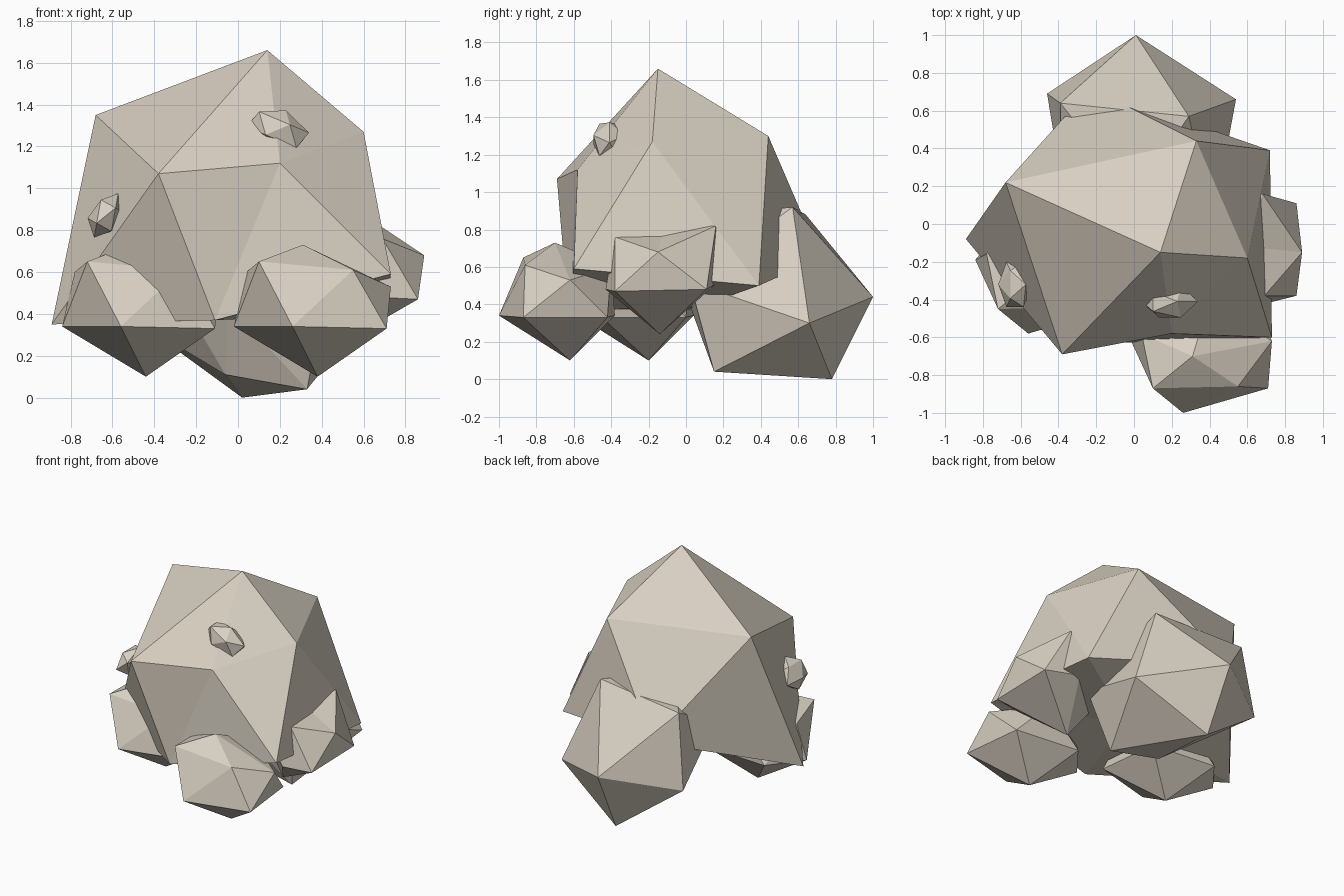
import bpy
import bmesh
from mathutils import Matrix, Vector

cube = bpy.data.objects.get("Cube")
if cube:
    bpy.data.objects.remove(cube, do_unlink=True)

# Single warm stone colour
STONE = (.69, .63, .54, 1)
stone = bpy.data.materials.new("warm_grey_stone")
stone.use_nodes = True
stone.diffuse_color = STONE
shader = stone.node_tree.nodes["Principled BSDF"]
shader.inputs["Base Color"].default_value = STONE
shader.inputs["Roughness"].default_value = .9


def finish(name, bm):
    """Turn a bmesh into a flat-shaded stone object."""
    bmesh.ops.recalc_face_normals(bm, faces=bm.faces)
    mesh = bpy.data.meshes.new(name)
    bm.to_mesh(mesh)
    bm.free()
    mesh.materials.append(stone)
    rock = bpy.data.objects.new(name, mesh)
    bpy.context.collection.objects.link(rock)
    return rock


def boulder(name, cap, upper, lower, base, offset=(0, 0, 0)):
    """Irregular twenty-sided rock: a cap point, two rings of five, a base point.
    Each lower point sits between an upper point and the next one."""
    bm = bmesh.new()
    shift = Vector(offset)

    def add(point):
        return bm.verts.new(Vector(point) + shift)

    top, bottom = add(cap), add(base)
    ring_a = [add(p) for p in upper]
    ring_b = [add(p) for p in lower]
    for i, (a, b) in enumerate(zip(ring_a, ring_b)):
        following = (i + 1) % len(ring_a)
        next_a, next_b = ring_a[following], ring_b[following]
        bm.faces.new((top, a, next_a))
        bm.faces.new((a, b, next_a))
        bm.faces.new((next_a, b, next_b))
        bm.faces.new((bottom, next_b, b))
    return finish(name, bm)


def pebble(name, centre, radii, tilt):
    """Small squashed icosahedron half sunk into the large boulder."""
    bm = bmesh.new()
    bmesh.ops.create_icosphere(bm, subdivisions=1, radius=1)
    bm.transform(Matrix.Translation(centre)
                 @ Matrix.Rotation(tilt, 4, "Y")
                 @ Matrix.Diagonal((*radii, 1)))
    return finish(name, bm)


# Large central boulder
boulder(
    "main_boulder",
    cap=(.14, -.15, 1.66),
    upper=[(.6, -.18, 1.27), (.33, .44, 1.3), (-.68, .22, 1.35),
           (-.38, -.69, 1.07), (.2, -.58, 1.12)],
    lower=[(.72, .39, .5), (-.23, .72, .65), (-.89, -.08, .35),
           (-.11, -.63, .37), (.73, -.6, .59)],
    base=(.1, .05, .38),
)

# Tall rock leaning against the back
boulder(
    "back_rock",
    cap=(.01, 1, .44),
    upper=[(.02, .78, 0), (.54, .66, .3), (.29, .57, .92),
           (-.39, .64, .88), (-.46, .69, .35)],
    lower=[(.33, .15, .04), (.42, .02, .52), (0, .15, .88),
           (-.38, .2, .65), (-.06, .18, .11)],
    base=(-.05, 0, .45),
)

# Two matching rocks at the front foot
for side, offset in (("left", (0, 0, 0)), ("right", (-.82, .42, 0))):
    boulder(
        "front_rock_" + side,
        cap=(.31, -.7, .73),
        upper=[(.1, -.87, .65), (.55, -.86, .61), (.73, -.62, .53),
               (.4, -.4, .6), (.04, -.58, .6)],
        lower=[(.26, -1, .34), (.71, -.87, .33), (.66, -.42, .33),
               (.16, -.38, .34), (-.02, -.61, .34)],
        base=(.38, -.62, .1),
        offset=offset,
    )

# Rock bulging from the left side
boulder(
    "side_rock",
    cap=(.89, -.15, .68),
    upper=[(.86, -.38, .47), (.86, .11, .48), (.68, .16, .82),
           (.6, -.12, .8), (.69, -.38, .76)],
    lower=[(.46, -.14, .24), (.6, .16, .51), (.35, .1, .75),
           (.35, -.3, .75), (.66, -.43, .48)],
    base=(.3, -.1, .45),
)

# Small chips on the large boulder
pebble("upper_pebble", (.19, -.41, 1.28), (.16, .1, .1), .4)
pebble("side_pebble", (-.63, -.32, .87), (.08, .14, .12), .5)
